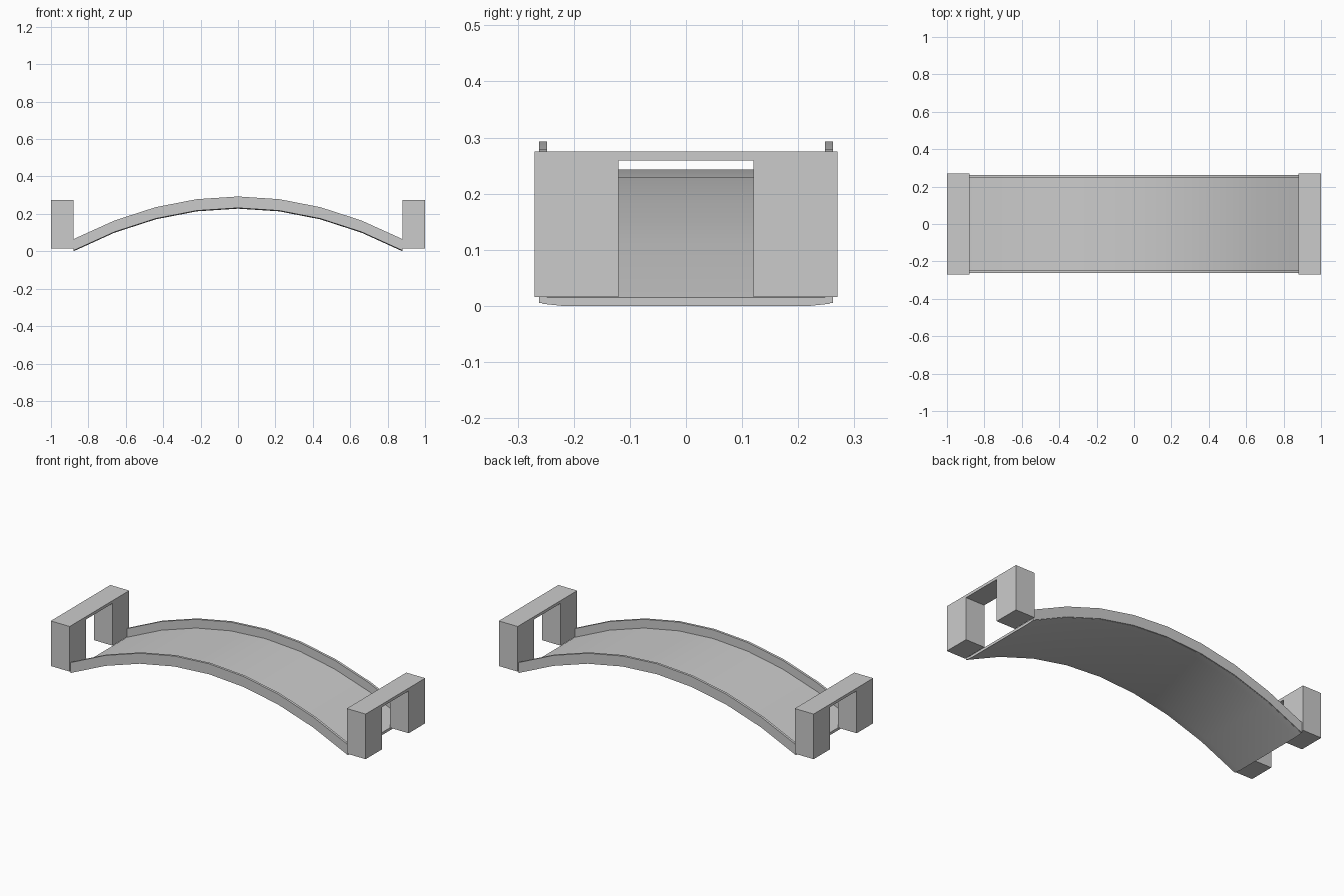
import bpy, bmesh

if "Cube" in bpy.data.objects:
    bpy.data.objects.remove(bpy.data.objects["Cube"])

SPAN, RISE, SEGS = 0.88, 0.228, 8


def finish(name, bm):
    bmesh.ops.recalc_face_normals(bm, faces=bm.faces)
    mesh = bpy.data.meshes.new(name)
    bm.to_mesh(mesh)
    bm.free()
    obj = bpy.data.objects.new(name, mesh)
    bpy.context.collection.objects.link(obj)
    return obj


def arch(name, profile):
    """Sweep a closed (y, z) profile along the arched span."""
    bm = bmesh.new()
    rings = []
    for i in range(SEGS + 1):
        t = 2 * i / SEGS - 1
        lift = RISE * (1 - t * t)
        rings.append([bm.verts.new((SPAN * t, y, z + lift)) for y, z in profile])
    n = len(profile)
    for a, b in zip(rings, rings[1:]):
        for k in range(n):
            bm.faces.new((a[k], a[(k + 1) % n], b[(k + 1) % n], b[k]))
    bm.faces.new(rings[0])
    bm.faces.new(rings[-1])
    return finish(name, bm)


def box(name, lo, hi):
    bm = bmesh.new()
    bmesh.ops.create_cube(bm, size=1)
    for v in bm.verts:
        v.co = [(a + b) / 2 + c * (b - a) for a, b, c in zip(lo, hi, v.co)]
    return finish(name, bm)


# Arched walkway with softened lower edges
deck = arch("bridge_deck", [(-0.257, 0.004), (-0.22, 0), (0.22, 0), (0.257, 0.004),
                            (0.257, 0.015), (-0.257, 0.015)])

# Side curbs following the arch
rails = []
for side, s in (("front", -1), ("back", 1)):
    rails.append(arch(side + "_rail", [(s * 0.248, 0.005), (s * 0.262, 0.005),
                                       (s * 0.262, 0.065), (s * 0.248, 0.065)]))

# Smooth shading along the arch only
for obj in [deck] + rails:
    bpy.ops.object.select_all(action='DESELECT')
    obj.select_set(True)
    bpy.context.view_layer.objects.active = obj
    bpy.ops.object.shade_smooth_by_angle(angle=0.5)

# Gateways at both ends: two pillars and a lintel
for end, x in (("left", -1.0), ("right", 0.88)):
    for side, y in (("front", -0.27), ("back", 0.12)):
        box(f"{end}_{side}_pillar", (x, y, 0.016), (x + 0.12, y + 0.15, 0.259))
    box(end + "_lintel", (x, -0.27, 0.259), (x + 0.12, 0.27, 0.275))
